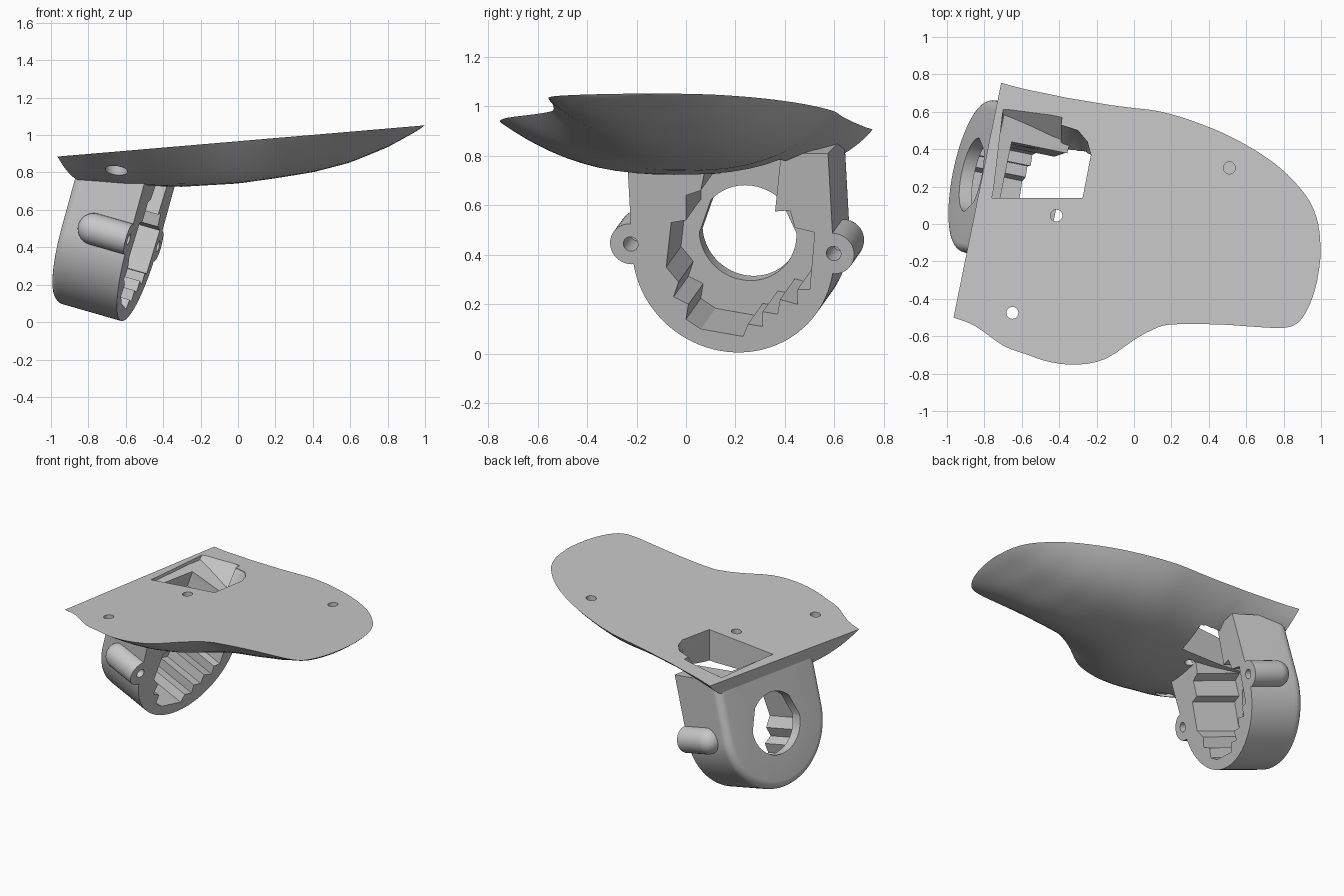
import bpy, bmesh, math
from mathutils import Vector, Matrix

if "Cube" in bpy.data.objects:
    bpy.data.objects.remove(bpy.data.objects["Cube"])

grey = bpy.data.materials.new("light_grey")
grey.use_nodes = True
COLOUR = (0.578, 0.578, 0.578, 1)
grey.diffuse_color = COLOUR
grey.node_tree.nodes["Principled BSDF"].inputs["Base Color"].default_value = COLOUR


def loft(name, rings, matrix=Matrix(), looped=False):
    """Skin a list of closed rings; cap both ends, or join the last to the first."""
    bm = bmesh.new()
    rows = [[bm.verts.new(matrix @ Vector(p)) for p in ring] for ring in rings]
    n = len(rows[0])
    following = rows[1:] + rows[:1] if looped else rows[1:]
    for a, b in zip(rows, following):
        for i in range(n):
            j = (i + 1) % n
            bm.faces.new((a[i], a[j], b[j], b[i]))
    if not looped:
        bm.faces.new(rows[0])
        bm.faces.new(rows[-1])
    bmesh.ops.recalc_face_normals(bm, faces=bm.faces)
    mesh = bpy.data.meshes.new(name)
    bm.to_mesh(mesh)
    bm.free()
    obj = bpy.data.objects.new(name, mesh)
    bpy.context.collection.objects.link(obj)
    mesh.materials.append(grey)
    return obj


def circle(x, y, r, h, n=32):
    return [(x + r * math.cos(math.tau * i / n), y + r * math.sin(math.tau * i / n), h)
            for i in range(n)]


def rod(name, x, y, r, low, high, matrix=Matrix()):
    return loft(name, [circle(x, y, r, low), circle(x, y, r, high)], matrix)


def select(obj):
    bpy.ops.object.select_all(action="DESELECT")
    obj.select_set(True)
    bpy.context.view_layer.objects.active = obj


def subtract(obj, tool):
    select(obj)
    mod = obj.modifiers.new("cut", "BOOLEAN")
    mod.object, mod.operation, mod.solver = tool, "DIFFERENCE", "EXACT"
    bpy.ops.object.modifier_apply(modifier=mod.name)
    bpy.data.objects.remove(tool)


def smooth(obj, angle):
    select(obj)
    bpy.ops.object.shade_smooth_by_angle(angle=math.radians(angle))


def spline(points, s):
    """Catmull-Rom point at parameter s."""
    last = len(points) - 1
    i = min(int(s), last - 1)
    t = s - i
    a, b, c, d = (Vector(points[max(0, min(last, i + k))]) for k in (-1, 0, 1, 2))
    return b + ((c - a) * t + (2 * a - 5 * b + 4 * c - d) * t ** 2
                + (3 * b - a - 3 * c + d) * t ** 3) / 2


# Palm plate: flat sloping top, hull-shaped underside
FRONT = [(-.965, -.5), (-.85, -.545), (-.7, -.65), (-.58, -.695), (-.45, -.738), (-.3, -.752),
         (-.15, -.72), (0, -.62), (.1, -.565), (.2, -.537), (.45, -.537), (.65, -.55),
         (.8, -.555), (.88, -.525), (.94, -.43), (.98, -.3), (.998, -.17)]
BACK = [(-.71, .755), (-.6, .725), (-.48, .7), (-.36, .675), (-.24, .655), (-.12, .635),
        (0, .62), (.12, .605), (.24, .575), (.37, .53), (.5, .475), (.63, .405),
        (.75, .325), (.85, .235), (.94, .12), (.985, 0), (.998, -.13)]
DEPTH = [(-1, .12), (-.85, .145), (-.6, .185), (-.3, .218), (0, .226), (.2, .215),
         (.4, .2), (.6, .165), (.8, .1), (.95, .03), (1, 0)]


def top_height(x):
    return .967 + .085 * x


def depth(x):
    for (x0, d0), (x1, d1) in zip(DEPTH, DEPTH[1:]):
        if x <= x1:
            return d0 + (d1 - d0) * (x - x0) / (x1 - x0)
    return 0


SUB, ACROSS = 3, 28
stations = []
for k in range((len(FRONT) - 1) * SUB + 1):
    s = k / SUB
    f, b = spline(FRONT, s), spline(BACK, s)
    end = max(0, 1 - s / 3)
    ring = []
    for i in range(ACROSS + 1):
        t = -math.cos(math.pi * i / ACROSS)
        p = f.lerp(b, (t + 1) / 2)
        power = (2.4 if t < 0 else 2.8) + 1.5 * end
        drop = depth(p.x) * (1 - abs(t) ** power)
        ring.append((p.x + .3 * drop * end, p.y, top_height(p.x) - drop))
    stations.append(ring)
plate = loft("palm_plate", stations)

# Window with a sloping rear wall, then the screw holes
WINDOW = [(-.76, .14), (-.275, .14), (-.23, .37), (-.25, .44), (-.3, .5),
          (-.39, .53), (-.385, .57), (-.7, .64)]
NARROW = [(x, min(y, .34 - .12 * x)) for x, y in WINDOW]
subtract(plate, loft("window_cutter", [[(*p, h) for p in outline] for outline, h in
                     [(NARROW, .5), (NARROW, .76), (WINDOW, .93), (WINDOW, 1.2)]]))
for x, y, low in [(-.415, .045, .5), (-.65, -.475, .5), (.51, .3, .96)]:
    subtract(plate, rod("screw_cutter", x, y, .032, low, 1.3))
subtract(plate, rod("counterbore_cutter", -.65, -.475, .06, .5, .85))
smooth(plate, 30)

# Socket frame: local x across, local y up, local z out of the open mouth
axis = Vector((.944, -.193, -.27)).normalized()
across = Vector((.2, .98, 0)).normalized()
up = axis.cross(across)
mouth = Vector((-.51, .19, .405))
frame = Matrix((across, up, axis)).transposed().to_4x4()
frame.translation = mouth
RADIUS, LENGTH, WALL, FILLET = .415, .38, .07, .05


def u_shape(r, w, n=48):
    """Half circle below, straight sides above, in the plane at w."""
    top = .42 + .07 * w
    arc = [(r * math.cos(a), r * math.sin(a), w)
           for a in (-math.pi * i / n for i in range(n + 1))]
    return [(r, top, w)] + arc + [(-r, top, w)]


# Socket wall: U outside, stepped inside, given in the mouth plane as (y, z)
STEPS = [(.08, .76), (.06, .66), (0, .64), (0, .54), (-.06, .53), (-.08, .35), (-.03, .29),
         (-.05, .23), (.01, .2), (0, .14), (.06, .1), (.23, .07), (.25, .12), (.31, .11),
         (.31, .17), (.37, .16), (.38, .22), (.45, .2), (.45, .26), (.5, .26), (.52, .49),
         (.44, .51), (.42, .58), (.36, .575), (.38, .77)]
inside = []
for y, z in STEPS:
    q = (z - mouth.z) / up.z
    inside.append(((y - mouth.y - up.y * q) / across.y, q))
rings = []
for w in (0, WALL - LENGTH):
    outer = u_shape(RADIUS, w)
    rim = outer[0][1]
    rings.append(outer + [(inside[0][0], rim, w)] + [(*p, w) for p in inside]
                 + [(inside[-1][0], rim, w)])
socket = loft("wrist_socket", rings, frame)


# Rear wall: rounded outer edge, round hole through the middle
def rear_ring(r, w):
    ring = u_shape(r, w)
    top = ring[0][1]
    return ring + [(r * (i / 8 - 1), top, w) for i in range(1, 16)]


def hole_ring(w):
    angles = [math.atan2(y, x) for x, y, _ in rear_ring(RADIUS, w)]
    return [(.2 * math.cos(a), .2 * math.sin(a), w) for a in angles]


rings = [hole_ring(WALL - LENGTH), rear_ring(RADIUS, WALL - LENGTH)]
for i in range(7):
    a = math.pi / 2 * i / 6
    rings.append(rear_ring(RADIUS - FILLET * (1 - math.cos(a)),
                           FILLET - LENGTH - FILLET * math.sin(a)))
rings.append(hole_ring(-LENGTH))
smooth(loft("socket_rear_wall", rings, frame, looped=True), 25)

# Side lugs with a blind hole in front and a domed rear end
LUG_R, HOLE_R, HOLE_DEEP = .085, .03, -.15
for side, x, y in [("left", -.42, .04), ("right", .415, 0)]:
    rings = [circle(x, y, HOLE_R, HOLE_DEEP), circle(x, y, HOLE_R, 0)]
    rings.append(circle(x, y, LUG_R, 0))
    for i in range(8):
        a = math.pi / 2 * i / 7.3
        rings.append(circle(x, y, LUG_R * math.cos(a), -.2 - LUG_R * math.sin(a)))
    smooth(loft(side + "_lug", rings, frame), 30)
    subtract(socket, rod("lug_hole_cutter", x, y, HOLE_R, HOLE_DEEP, .1, frame))
smooth(socket, 15)
